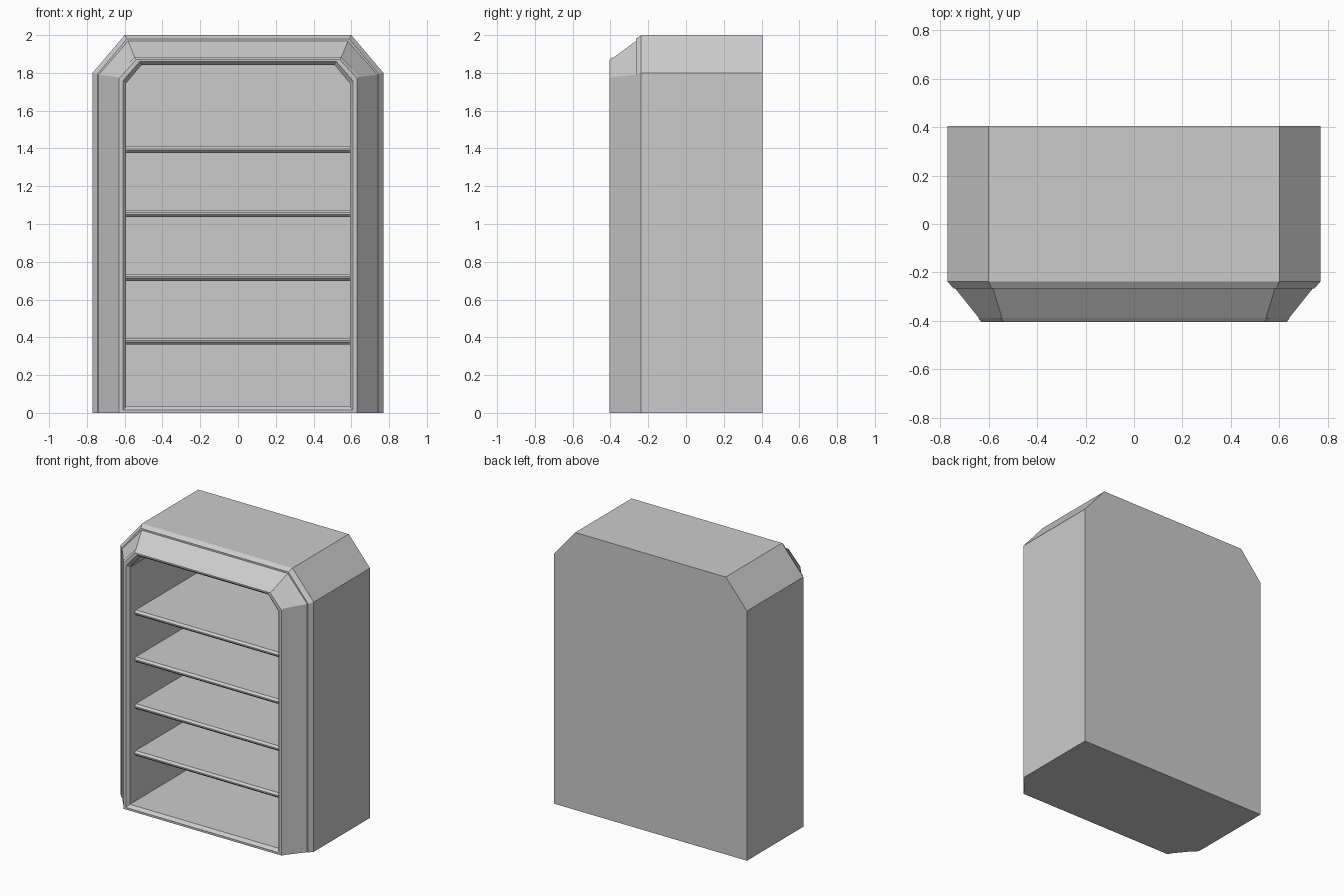
import bpy, bmesh

if "Cube" in bpy.data.objects:
    bpy.data.objects.remove(bpy.data.objects["Cube"])


def outline(y, w, side_z, top_w, top_z, base):
    """Clipped-corner arch outline at depth y, as six points."""
    half = [(w, base), (w, side_z), (top_w, top_z)]
    return [(x, y, z) for x, z in half] + [(-x, y, z) for x, z in reversed(half)]


def loft(name, rings):
    """Skin closed rings in order and cap both ends."""
    bm = bmesh.new()
    loops = [[bm.verts.new(p) for p in ring] for ring in rings]
    for a, b in zip(loops, loops[1:]):
        n = len(a)
        for i in range(n):
            j = (i + 1) % n
            bm.faces.new((a[i], a[j], b[j], b[i]))
    bm.faces.new(loops[0])
    bm.faces.new(loops[-1])
    bmesh.ops.recalc_face_normals(bm, faces=bm.faces)
    mesh = bpy.data.meshes.new(name)
    bm.to_mesh(mesh)
    bm.free()
    obj = bpy.data.objects.new(name, mesh)
    bpy.context.collection.objects.link(obj)
    return obj


# Cabinet: outer shell, sloped front frame, inner trim, then the recess
# columns: y, half width, side height, top half width, top height, base height
loft("cabinet_body", [outline(*r) for r in (
    (0.405, 0.77, 1.80, 0.60, 2.00, 0),
    (-0.237, 0.77, 1.80, 0.60, 2.00, 0),
    (-0.266, 0.745, 1.793, 0.588, 1.98, 0),
    (-0.266, 0.738, 1.79, 0.582, 1.968, 0),
    (-0.388, 0.64, 1.778, 0.545, 1.878, 0),
    (-0.388, 0.643, 1.78, 0.547, 1.885, 0),
    (-0.405, 0.63, 1.77, 0.54, 1.87, 0),
    (-0.405, 0.61, 1.757, 0.52, 1.86, 0.015),
    (-0.385, 0.592, 1.745, 0.51, 1.843, 0.035),
    (0.385, 0.592, 1.745, 0.51, 1.843, 0.035),
)])

# Shelves with a chamfered front edge, spaced evenly
for i in range(4):
    top = 0.397 + i * 0.338
    profile = [(0.388, top), (-0.318, top), (-0.333, top - 0.013),
               (-0.333, top - 0.022), (-0.318, top - 0.036), (0.388, top - 0.036)]
    loft(f"shelf_{i + 1}", [[(x, y, z) for y, z in profile] for x in (-0.596, 0.596)])
